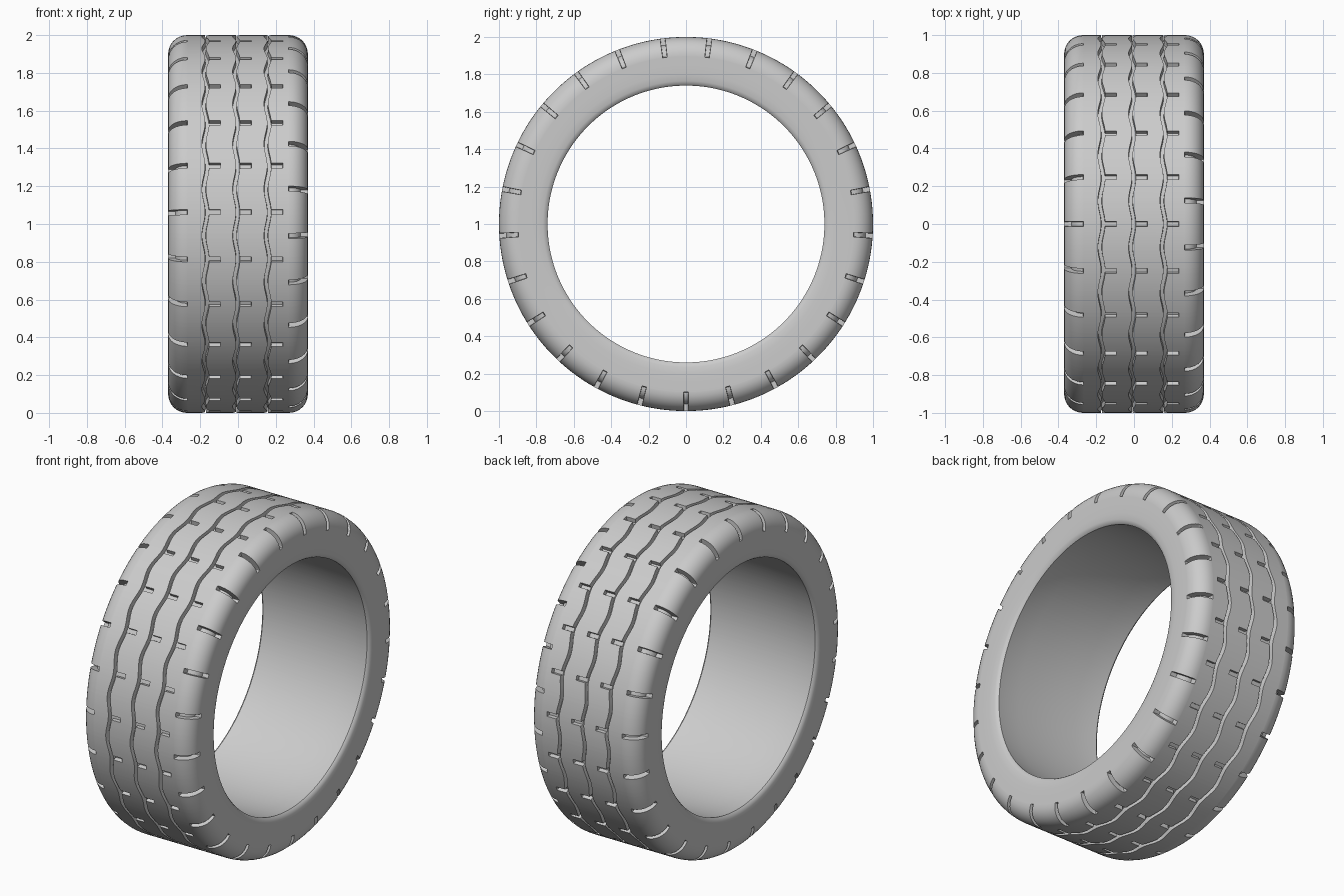
import bpy, bmesh
from math import sin, cos, pi, radians

if "Cube" in bpy.data.objects:
    bpy.data.objects.remove(bpy.data.objects["Cube"])

PITCHES = 25                      # tread blocks around the tyre
P = 2 * pi / PITCHES
H, E = 0.012, 0.0015              # half width of a slot, width of its wall
GROOVES = (-0.172, -0.009, 0.157)
GW, GD = 0.009, 0.03              # groove half width and depth
SIPE_LEN, SIPE_D, NOTCH_D = 0.07, 0.025, 0.038

# Cross-section columns: (x, radius, outward nx, outward nr, kind)
def shoulder(side):
    kind = 'right' if side > 0 else 'left'
    cols = [(side * 0.268, 1.0, 0, 1, ''), (side * 0.27, 1.0, 0, 1, kind)]
    for i in range(1, 9):
        a = radians(90 * i / 8)
        cols.append((side * (0.27 + 0.1 * sin(a)), 0.9 + 0.1 * cos(a), side * sin(a), cos(a), kind))
    for x, r in ((0.37, 0.897), (0.37, 0.85), (0.369, 0.80), (0.366, 0.765), (0.36, 0.748), (0.35, 0.74)):
        cols.append((side * x, r, side, 0, ''))
    return cols

tread = []
for g in GROOVES:
    for dx, kind in ((-GW - E, ''), (-GW, 'groove'), (GW, 'groove'), (GW + E, 'sipe'),
                     (SIPE_LEN / 2, 'sipe'), (SIPE_LEN, 'sipe'), (SIPE_LEN + E, ''), (0.11, '')):
        tread.append((g + dx, 1.0, 0, 1, kind))
tread = [(-0.225, 1.0, 0, 1, '')] + [c for c in tread if c[0] < 0.26]
lining = [(x, 0.745 + 0.015 * (1 - (x / 0.33) ** 2), 0, 0, '') for x in (0.29, 0.2, 0.1, 0, -0.1, -0.2, -0.29)]
section = shoulder(-1)[::-1] + tread + shoulder(1) + lining

# Rows around one pitch: left notches and sipes at 0, right notches at half pitch
def slot(c):
    return [(c - H - E, False), (c - H, True), (c + H, True), (c + H + E, False)]

rows = []
for k in range(PITCHES):
    base = pi / 2 + k * P
    for t, cut in slot(0):
        rows.append((base + t, t, 'A' if cut else ''))
    for f in (0.17, 0.25, 0.34):
        rows.append((base + f * P, f * P, ''))
    for t, cut in slot(P / 2):
        rows.append((base + t, t, 'B' if cut else ''))
    for f in (0.66, 0.75, 0.83):
        rows.append((base + f * P, f * P, ''))

def depth(kind, row):
    if kind == 'groove':
        return GD
    if kind == 'sipe' and row == 'A':
        return SIPE_D
    if (kind, row) in (('left', 'A'), ('right', 'B')):
        return NOTCH_D
    return 0

# Tyre body swept around the x axis
bm = bmesh.new()
grid = []
for ang, t, row in rows:
    wave = 0.009 * cos(2 * pi * t / P)
    ring = []
    for x, r, nx, nr, kind in section:
        d = depth(kind, row)
        sway = wave if abs(x) < 0.25 and r > 0.99 else 0
        rr = r - d * nr
        ring.append(bm.verts.new((x + sway - d * nx, rr * cos(ang), 1 + rr * sin(ang))))
    grid.append(ring)
n, m = len(grid), len(section)
for i in range(n):
    for j in range(m):
        a, b = grid[i], grid[(i + 1) % n]
        bm.faces.new((a[j], a[(j + 1) % m], b[(j + 1) % m], b[j]))
bmesh.ops.recalc_face_normals(bm, faces=bm.faces)
mesh = bpy.data.meshes.new("tyre")
bm.to_mesh(mesh)
bm.free()
tyre = bpy.data.objects.new("tyre", mesh)
bpy.context.collection.objects.link(tyre)
bpy.context.view_layer.objects.active = tyre
tyre.select_set(True)
bpy.ops.object.shade_smooth_by_angle(angle=radians(40))
